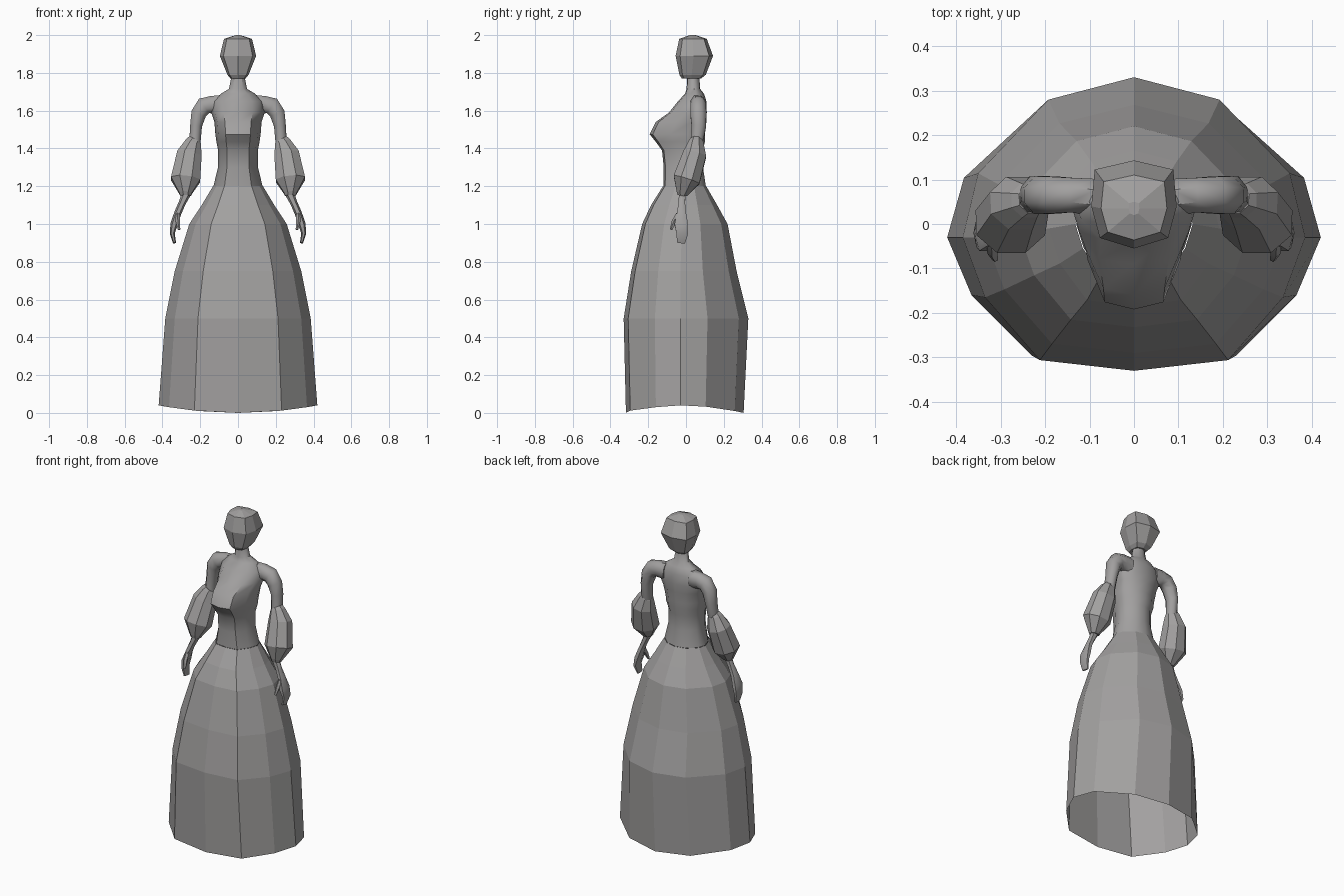
import bpy, bmesh, math
from mathutils import Vector

if "Cube" in bpy.data.objects:
    bpy.data.objects.remove(bpy.data.objects["Cube"])

mat = bpy.data.materials.new("warm_grey")
mat.diffuse_color = (0.36, 0.352, 0.35, 1)
mat.use_nodes = True
mat.node_tree.nodes["Principled BSDF"].inputs["Base Color"].default_value = mat.diffuse_color


def finish(name, rings, cap_start, cap_end, angle=None, mirror=False):
    """Bridge rings of points into a skin, with optional caps, smoothing and mirroring."""
    bm = bmesh.new()
    vs = [[bm.verts.new(p) for p in r] for r in rings]
    for a, b in zip(vs, vs[1:]):
        n = len(a)
        for i in range(n):
            j = (i + 1) % n
            bm.faces.new((a[i], a[j], b[j], b[i]))
    if cap_start:
        bm.faces.new(vs[0])
    if cap_end:
        bm.faces.new(vs[-1])
    bmesh.ops.recalc_face_normals(bm, faces=bm.faces)
    me = bpy.data.meshes.new(name)
    bm.to_mesh(me)
    bm.free()
    ob = bpy.data.objects.new(name, me)
    bpy.context.collection.objects.link(ob)
    me.materials.append(mat)
    if angle:
        bpy.ops.object.select_all(action='DESELECT')
        ob.select_set(True)
        bpy.context.view_layer.objects.active = ob
        bpy.ops.object.shade_smooth_by_angle(angle=math.radians(angle))
    if mirror:
        ob.modifiers.new("mirror", 'MIRROR').use_axis = (True, False, False)
    return ob


def section(half, z, rx, cy, yf, yb, lift=0):
    """Symmetric outline: half shape scaled to width rx, front yf and back yb about cy."""
    full = half + [(-u, v) for u, v in half[-2:0:-1]]
    return [(u * rx, cy + v * ((cy - yf) if v < 0 else (yb - cy)), z + lift * u * u)
            for u, v in full]


def tube(points, n=8, turn=0.5):
    """Rings across a path; each point is x, y, z, radius along y, radius across."""
    ps = [Vector(p[:3]) for p in points]
    rings = []
    for i, p in enumerate(points):
        t = (ps[min(i + 1, len(ps) - 1)] - ps[max(i - 1, 0)]).normalized()
        b = t.cross(Vector((0, 1, 0))).normalized()
        a = b.cross(t)
        rings.append([ps[i] + a * p[3] * math.cos(2 * math.pi * (k + turn) / n)
                      + b * p[4] * math.sin(2 * math.pi * (k + turn) / n) for k in range(n)])
    return rings


BODY = [(0, -1), (.55, -.92), (.87, -.45), (1, 0), (.91, .4), (.5, .86), (0, 1)]
HEAD = [(0, -1), (.8, -.75), (1, 0), (.92, .8), (0, 1)]

# skirt, open at the hem
skirt = [(1.2, .132, 0, -.122, .107), (1.1, .192, -.01, -.185, .165),
         (1.0, .258, -.02, -.232, .22), (.75, .335, -.03, -.29, .268),
         (.5, .385, -.03, -.33, .33)]
finish("skirt", [section(BODY, *r) for r in skirt]
       + [section(BODY, 0, .42, -.03, -.318, .305, lift=.04)], False, False)

# bodice, chest and neck
torso = [(1.2, .13, 0, -.12, .105), (1.3, .106, 0, -.118, .09),
         (1.39, .105, 0, -.127, .09), (1.435, .114, .01, -.16, .1),
         (1.475, .12, .01, -.192, .1), (1.54, .125, .03, -.16, .108),
         (1.59, .142, .045, -.09, .11), (1.65, .135, .05, -.042, .108),
         (1.69, .09, .05, -.005, .095), (1.715, .048, .045, .003, .075),
         (1.79, .033, .04, .008, .07)]
finish("bodice", [section(BODY, *r) for r in torso], False, False, 45)

# faceted head
head = [(1.77, .04, .03, -.022, .08), (1.79, .056, .03, -.035, .105),
        (1.89, .096, .04, -.055, .143), (1.98, .074, .035, -.036, .11),
        (2.0, .012, .035, .02, .05)]
finish("head", [section(HEAD, *r) for r in head], True, True)

# shoulder and upper arm
finish("upper_arm", tube([(.09, .06, 1.63, .045, .055), (.14, .065, 1.632, .042, .05),
                          (.18, .065, 1.625, .045, .05), (.208, .065, 1.585, .046, .044),
                          (.222, .068, 1.52, .042, .034), (.229, .055, 1.42, .034, .032)]),
       True, True, 50, True)

# puffed sleeve
finish("puff_sleeve", tube([(.228, .055, 1.445, .034, .038), (.236, .053, 1.432, .042, .046),
                            (.258, .047, 1.37, .066, .071), (.278, .003, 1.235, .077, .084),
                            (.277, -.018, 1.165, .036, .038), (.277, -.02, 1.15, .026, .03)]),
       True, True, None, True)

# wrist and hand with joined fingers
finish("hand", tube([(.272, -.02, 1.165, .02, .025), (.296, -.022, 1.11, .02, .019),
                     (.318, -.024, 1.06, .027, .019), (.338, -.025, 1.0, .041, .02),
                     (.348, -.02, .95, .036, .013), (.336, -.026, .9, .024, .008)], 6),
       True, True, 50, True)

# thumb
finish("thumb", tube([(.32, -.038, 1.05, .016, .013), (.318, -.063, 1.01, .014, .012),
                      (.312, -.079, .97, .007, .007)], 5), True, True, 50, True)
